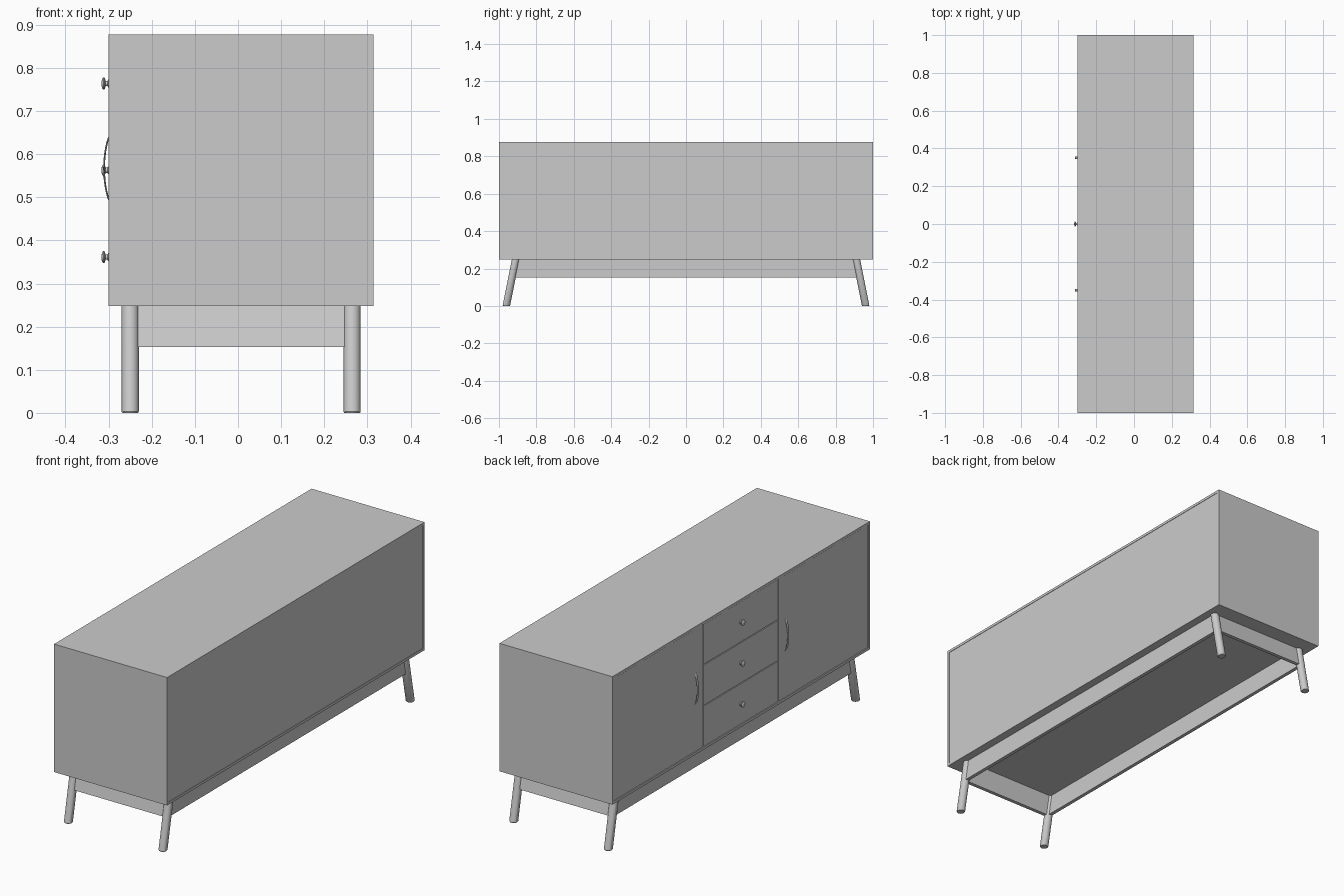
import bpy, bmesh
from math import sin, cos, pi, radians

if "Cube" in bpy.data.objects:
    bpy.data.objects.remove(bpy.data.objects["Cube"])

X0, X1 = -0.30, 0.3145      # drawer side, back side
Z0, Z1 = 0.248, 0.877       # carcass bottom, top
T = 0.0125                  # panel thickness
XC = (X0 + X1) / 2


def finish(name, bm, smooth=False):
    bmesh.ops.recalc_face_normals(bm, faces=bm.faces)
    me = bpy.data.meshes.new(name)
    bm.to_mesh(me)
    bm.free()
    ob = bpy.data.objects.new(name, me)
    bpy.context.collection.objects.link(ob)
    if smooth:
        bpy.ops.object.select_all(action='DESELECT')
        ob.select_set(True)
        bpy.context.view_layer.objects.active = ob
        bpy.ops.object.shade_smooth_by_angle(angle=radians(35))
    return ob


def box(name, x, y, z, shear=0.0):
    """Box from ranges; shear moves y outward as z drops below Z0."""
    bm = bmesh.new()
    bmesh.ops.create_cube(bm, size=1)
    for v in bm.verts:
        p = [r[0] if c < 0 else r[1] for c, r in zip(v.co, (x, y, z))]
        side = shear if shear == 0 or p[1] > 0 else -shear
        p[1] += side * (Z0 - p[2])
        v.co = p
    return finish(name, bm)


def loft(name, rings):
    """Skin through closed rings of points and cap both ends."""
    bm = bmesh.new()
    vs = [[bm.verts.new(p) for p in r] for r in rings]
    n = len(vs[0])
    for a, b in zip(vs, vs[1:]):
        for i in range(n):
            j = (i + 1) % n
            bm.faces.new((a[i], a[j], b[j], b[i]))
    bm.faces.new(vs[0])
    bm.faces.new(vs[-1])
    return finish(name, bm, True)


# Carcass
box("top_panel", (X0, X1), (-1, 1), (Z1 - T, Z1))
box("bottom_panel", (X0, X1), (-1, 1), (Z0, Z0 + T))
for s, side in ((-1, "right"), (1, "left")):
    box(side + "_side_panel", (X0, X1), sorted((s, s * (1 - T))), (Z0 + T, Z1 - T))
box("back_panel", (X1 - 0.014, X1 - 0.002), (-1 + T, 1 - T), (Z0 + T, Z1 - T))

# Doors and drawer fronts, slightly recessed with thin gaps
G, DX = 0.002, (X0 + 0.002, X0 + 0.02)
YD = 0.29
low, high = Z0 + T, Z1 - T
for s, side in ((-1, "right"), (1, "left")):
    box(side + "_door", DX, sorted((s * (YD + G), s * (1 - T - G))), (low + G, high - G))
    box(side + "_divider", (X0 + 0.02, X1 - 0.014),
        sorted((s * (YD - 0.006), s * (YD + 0.006))), (low, high))
H = (high - low) / 3
for k in range(3):
    z = low + k * H
    box(f"drawer_front_{k + 1}", DX, (-YD + G, YD - G), (z + G, z + H - G))

# Turned knobs
PROFILE = [(0.004, 0.010), (-0.001, 0.009), (-0.003, 0.006), (-0.007, 0.006),
           (-0.009, 0.013), (-0.012, 0.0145), (-0.015, 0.011), (-0.0168, 0.004)]
for k in range(3):
    zc = low + (k + 0.5) * H
    loft(f"drawer_knob_{k + 1}",
         [[(X0 + dx, r * cos(2 * pi * i / 24), zc + r * sin(2 * pi * i / 24))
           for i in range(24)] for dx, r in PROFILE])

# Bowed door handles
for s, side in ((-1, "right"), (1, "left")):
    rings = []
    for k in range(25):
        u = -1 + k / 12
        x = X0 + 0.003 - 0.0135 * (1 - u ** 2) ** 0.8 if abs(u) < 1 else X0 + 0.003
        rings.append([(x + 0.002 * cos(2 * pi * i / 12),
                       s * 0.351 + 0.007 * sin(2 * pi * i / 12),
                       0.567 + 0.077 * u) for i in range(12)])
    loft(side + "_door_handle", rings)

# Splayed round legs with a small chamfer at the foot
SPLAY = 0.2
LEG_X, LEG_Y = (-0.25, 0.2645), 0.911
for x, fb in zip(LEG_X, ("front", "back")):
    for s, side in ((-1, "right"), (1, "left")):
        loft(f"{fb}_{side}_leg",
             [[(x + r * cos(2 * pi * i / 32),
                s * (LEG_Y + SPLAY * (Z0 - z)) + r * sin(2 * pi * i / 32), z)
               for i in range(32)] for z, r in ((0, 0.018), (0.003, 0.02), (Z0, 0.02))])

# Apron rails following the leg splay
AZ, A = (0.153, Z0), 0.009
for x, fb in zip(LEG_X, ("front", "back")):
    box(fb + "_apron", (x - A, x + A), (-LEG_Y, LEG_Y), AZ, SPLAY)
for s, side in ((-1, "right"), (1, "left")):
    box(side + "_apron", LEG_X, sorted((s * (LEG_Y - A), s * (LEG_Y + A))), AZ, SPLAY)
